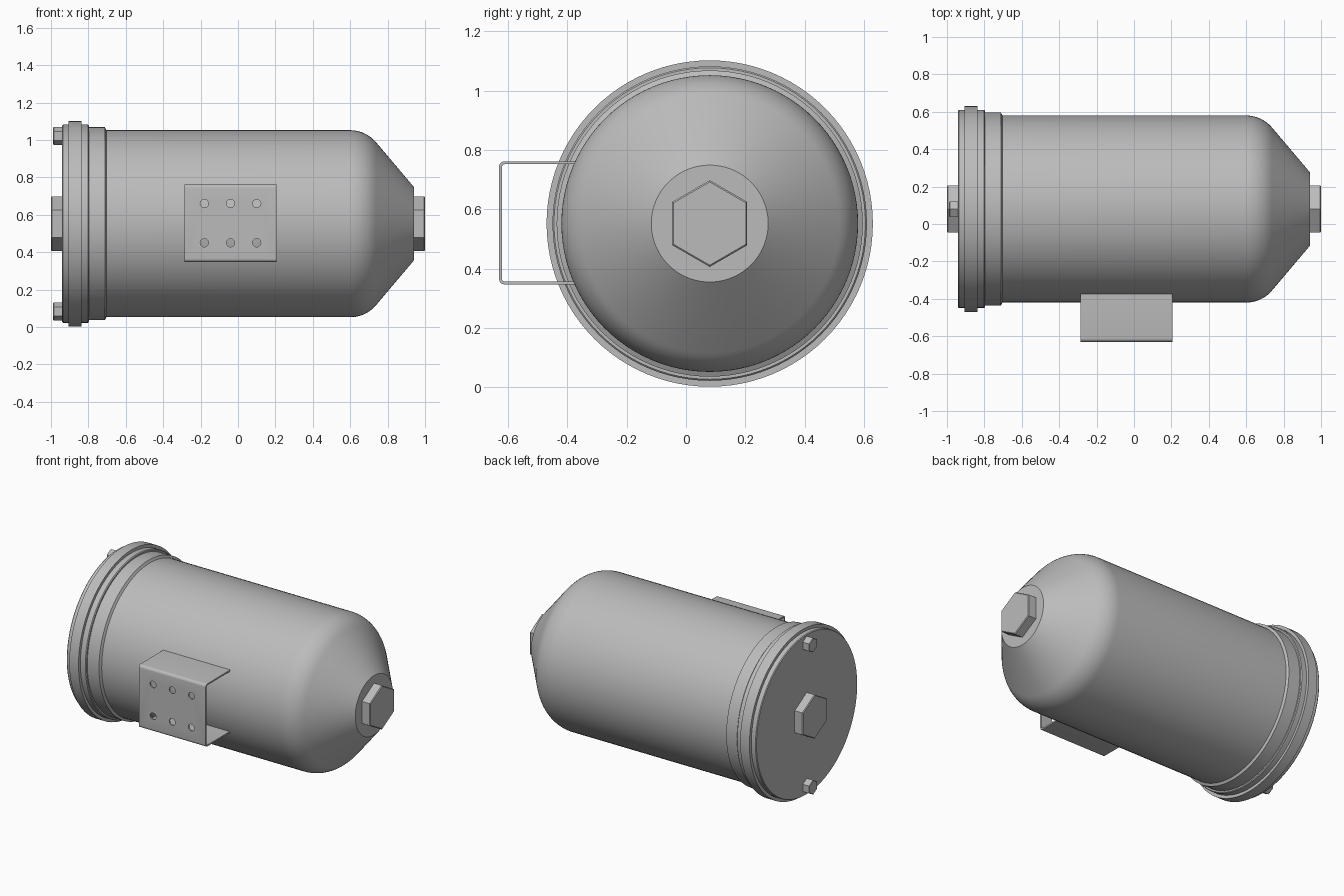
import bpy
import bmesh
from math import sin, cos, pi, radians
from mathutils import Matrix, Vector

if "Cube" in bpy.data.objects:
    bpy.data.objects.remove(bpy.data.objects["Cube"], do_unlink=True)

AXIS = Vector((0, 0.08, 0.552))      # centre line of the tank, along x
TO_X = Matrix.Rotation(pi / 2, 4, 'Y')

steel = bpy.data.materials.new("grey steel")
steel.use_nodes = True
steel.diffuse_color = (0.5, 0.5, 0.5, 1)
steel.node_tree.nodes["Principled BSDF"].inputs["Base Color"].default_value = (0.5, 0.5, 0.5, 1)


def finish(name, bm, smooth=None):
    bmesh.ops.recalc_face_normals(bm, faces=bm.faces)
    mesh = bpy.data.meshes.new(name)
    bm.to_mesh(mesh)
    bm.free()
    mesh.materials.append(steel)
    obj = bpy.data.objects.new(name, mesh)
    bpy.context.collection.objects.link(obj)
    bpy.ops.object.select_all(action='DESELECT')
    obj.select_set(True)
    bpy.context.view_layer.objects.active = obj
    if smooth:
        bpy.ops.object.shade_smooth_by_angle(angle=radians(smooth))
    return obj


def turned(name, profile, steps=96):
    """Spin an (x, radius) profile around the tank axis."""
    bm = bmesh.new()
    verts = [bm.verts.new(AXIS + Vector((x, 0, r))) for x, r in profile]
    edges = [bm.edges.new(pair) for pair in zip(verts, verts[1:])]
    bmesh.ops.spin(bm, geom=verts + edges, cent=AXIS, axis=(1, 0, 0),
                   angle=2 * pi, steps=steps)
    bmesh.ops.remove_doubles(bm, verts=bm.verts, dist=0.0005)
    return finish(name, bm, 25)


def hex_head(name, x0, x1, radius, lift=0, chamfer=0.005):
    """Hexagonal head along x with a corner pointing up."""
    bm = bmesh.new()
    place = Matrix.Translation(AXIS + Vector(((x0 + x1) / 2, 0, lift))) @ TO_X
    bmesh.ops.create_cone(bm, cap_ends=True, segments=6, radius1=radius,
                          radius2=radius, depth=x1 - x0)
    top = [v.co.x for v in bm.verts]
    if max(top) < radius * 0.99:     # turn a corner onto the vertical
        bmesh.ops.rotate(bm, verts=bm.verts, matrix=Matrix.Rotation(pi / 2, 3, 'Z'))
    rim = [e for e in bm.edges if abs(e.verts[0].co.z - e.verts[1].co.z) < 1e-5]
    bmesh.ops.bevel(bm, geom=rim, offset=chamfer, segments=1, affect='EDGES')
    bmesh.ops.transform(bm, matrix=place, verts=bm.verts)
    return finish(name, bm)


# Tank shell: straight wall, rounded shoulder, cone and flat nose
R, SLOPE = 0.18, radians(49.8)
shoulder = [(0.6 + R * sin(SLOPE * i / 10), 0.5 - R * (1 - cos(SLOPE * i / 10)))
            for i in range(11)]
turned("tank_shell", [(-0.75, 0), (-0.75, 0.5)] + shoulder + [(0.94, 0.197), (0.94, 0)])

# Collar, lid and clamp ring at the closed end
turned("collar", [(-0.82, 0), (-0.82, 0.516), (-0.712, 0.516), (-0.702, 0.498), (-0.702, 0)])
turned("lid", [(-0.94, 0), (-0.94, 0.526), (-0.935, 0.53), (-0.802, 0.53),
               (-0.797, 0.525), (-0.797, 0)])
turned("clamp_ring", [(-0.905, 0.5), (-0.905, 0.55), (-0.838, 0.55), (-0.838, 0.5)])

# Hexagonal plugs and lid bolts
hex_head("nose_plug", 0.935, 1.0, 0.146)
hex_head("lid_plug", -1.0, -0.935, 0.146)
for label, side in (("upper", 1), ("lower", -1)):
    hex_head(label + "_lid_bolt", -0.988, -0.935, 0.048, side * 0.47, 0.003)

# Mounting bracket: bent U-shaped sheet
X0, X1, FRONT, BACK, T = -0.285, 0.205, -0.63, -0.372, 0.01
LOW, HIGH = 0.347, 0.762


def u_path(inset, radius, turns=5):
    """Points (y, z) of one side of the sheet, from lower to upper leg."""
    y, low, high = FRONT + inset, LOW + inset, HIGH - inset
    arc = [pi / 2 * i / turns for i in range(turns + 1)]
    lower = [(y + radius - radius * sin(a), low + radius - radius * cos(a)) for a in arc]
    upper = [(y + radius - radius * cos(a), high - radius + radius * sin(a)) for a in arc]
    return [(BACK, low)] + lower + upper + [(BACK, high)]


bm = bmesh.new()
outline = u_path(0, 0.018) + u_path(T, 0.008)[::-1]
sheet = bm.faces.new([bm.verts.new((X0, y, z)) for y, z in outline])
grown = bmesh.ops.extrude_face_region(bm, geom=[sheet])["geom"]
bmesh.ops.translate(bm, vec=(X1 - X0, 0, 0),
                    verts=[v for v in grown if isinstance(v, bmesh.types.BMVert)])
bracket = finish("mounting_bracket", bm)

# Bolt holes drilled through the bracket face
bm = bmesh.new()
for x in (-0.18, -0.04, 0.1):
    for z in (0.45, 0.66):
        bmesh.ops.create_cone(bm, cap_ends=True, segments=24, radius1=0.022, radius2=0.022,
                              depth=0.08, matrix=Matrix.Translation((x, FRONT, z))
                              @ Matrix.Rotation(pi / 2, 4, 'X'))
drill = finish("hole_cutter", bm)
drill.hide_render = True
cut = bracket.modifiers.new("bolt_holes", 'BOOLEAN')
cut.operation, cut.solver, cut.object = 'DIFFERENCE', 'EXACT', drill
bpy.ops.object.select_all(action='DESELECT')
bracket.select_set(True)
bpy.context.view_layer.objects.active = bracket
bpy.ops.object.modifier_apply(modifier=cut.name)
bpy.data.objects.remove(drill, do_unlink=True)
bpy.ops.object.shade_smooth_by_angle(angle=radians(25))
